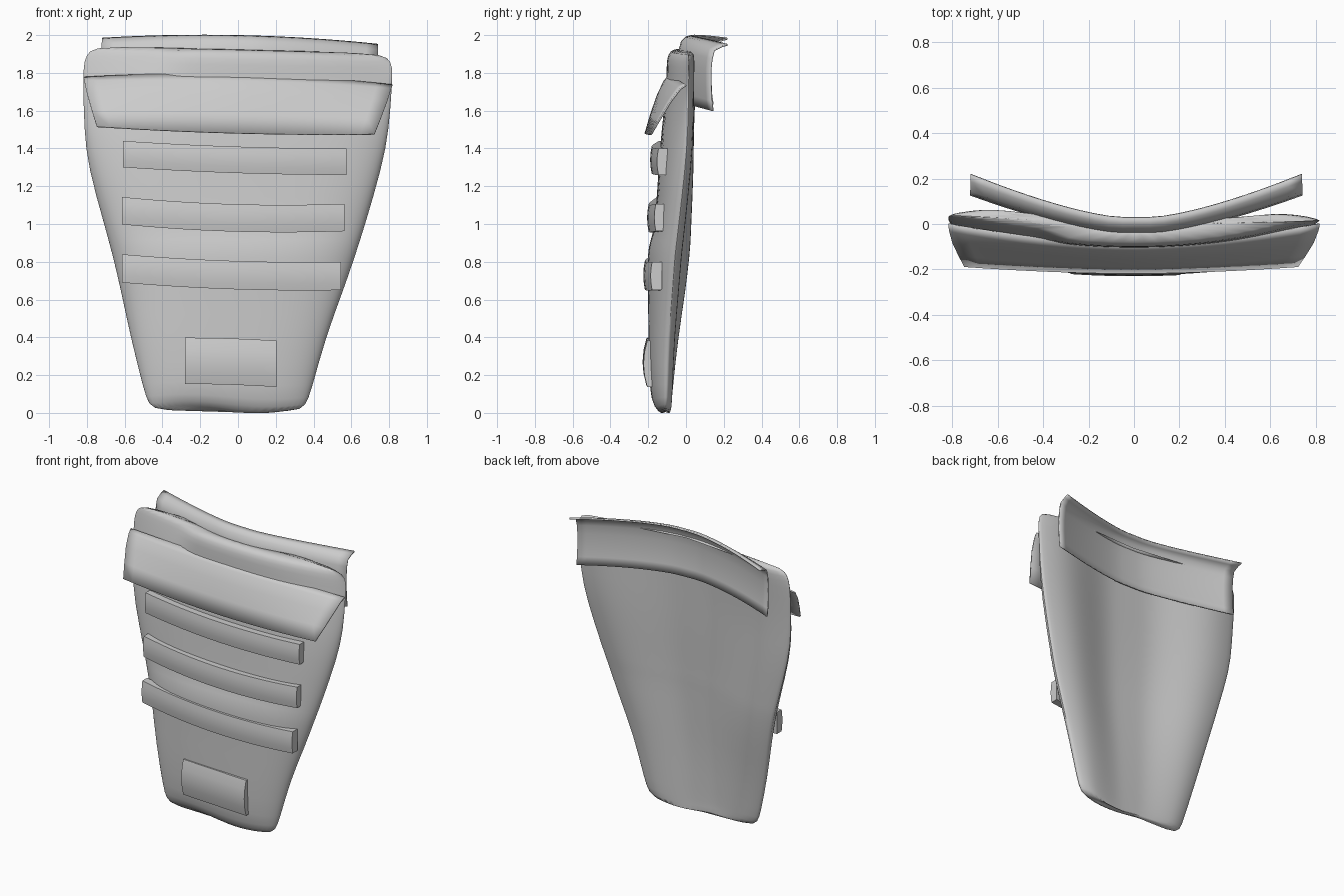
import bpy, bmesh, math

cube = bpy.data.objects.get("Cube")
if cube:
    bpy.data.objects.remove(cube, do_unlink=True)

grey = bpy.data.materials.new("plain grey")
grey.use_nodes = True
grey.diffuse_color = (0.6, 0.6, 0.6, 1)
bsdf = grey.node_tree.nodes["Principled BSDF"]
bsdf.inputs["Base Color"].default_value = (0.6, 0.6, 0.6, 1)
bsdf.inputs["Roughness"].default_value = 0.8


def loft(name, rows, closed=True, thickness=0, subdiv=0, angle=40):
    """Skin a list of point rows; closed rows are rings and get end caps."""
    bm = bmesh.new()
    vs = [[bm.verts.new(p) for p in row] for row in rows]
    n = len(rows[0])
    for a, b in zip(vs, vs[1:]):
        for i in range(n if closed else n - 1):
            j = (i + 1) % n
            bm.faces.new((a[i], a[j], b[j], b[i]))
    if closed:
        bm.faces.new(vs[0][::-1])
        bm.faces.new(vs[-1])
    bmesh.ops.recalc_face_normals(bm, faces=bm.faces)
    mesh = bpy.data.meshes.new(name)
    bm.to_mesh(mesh)
    bm.free()
    mesh.materials.append(grey)
    ob = bpy.data.objects.new(name, mesh)
    bpy.context.collection.objects.link(ob)
    if thickness:
        m = ob.modifiers.new("thickness", 'SOLIDIFY')
        m.thickness, m.offset = thickness, 0
    if subdiv:
        m = ob.modifiers.new("smooth", 'SUBSURF')
        m.levels = m.render_levels = subdiv
    bpy.ops.object.select_all(action='DESELECT')
    ob.select_set(True)
    bpy.context.view_layer.objects.active = ob
    bpy.ops.object.shade_smooth_by_angle(angle=math.radians(angle))


def spread(n):
    return [-1 + 2 * i / (n - 1) for i in range(n)]


def smoothstep(t):
    t = min(1, max(0, t))
    return t * t * (3 - 2 * t)


# Pouch body: height, left x, right x, back y near the sides, back centre y,
# front centre y, sweep of the front towards the sides
sections = [
    (0.004, -.42, .31, -.085, -.095, -.125, .01),
    (0.04, -.475, .36, -.075, -.10, -.172, .02),
    (0.12, -.50, .39, -.07, -.10, -.195, .03),
    (0.40, -.57, .465, -.05, -.10, -.20, .03),
    (0.65, -.622, .56, -.018, -.09, -.20, .04),
    (0.84, -.667, .625, .0, -.085, -.207, .05),
    (0.92, -.69, .65, .008, -.08, -.187, .04),
    (0.98, -.705, .67, .012, -.08, -.165, .025),
    (1.30, -.797, .765, .037, -.065, -.145, .035),
    (1.50, -.818, .803, .042, -.06, -.13, .06),
    (1.75, -.823, .818, .05, -.05, -.10, .10),
    (1.85, -.82, .823, .055, -.045, -.105, .12),
    (1.90, -.79, .797, .055, -.045, -.095, .12),
    (1.927, -.73, .735, .05, -.043, -.07, .10),
]
rings = []
for z, xl, xr, side, back, front, sweep in sections:
    ring = []
    lower, upper = max(0, 1 - z / .3), max(0, (z - 1.5) / .4)
    skew = .028 * max(0, 1 - abs(z - .8) / .7) + .012 * upper

    def add(u, y):
        dz = -.018 * u * upper - lower * .018 * math.sin(3 * u)
        ring.append(((xl + xr) / 2 + u * (xr - xl) / 2, y, z + dz))

    def back_y(u):
        a = abs(u)
        roll = .02 * max(0, (a - .8) / .2) ** 2
        return back + (side - back) * smoothstep((a - .15) / .65) - skew * u - roll

    # front face: nearly flat, rounded at the sides, dented at the upper right
    for i in range(25):
        u = math.sin(math.pi / 2 * (-1 + i / 12))
        edge = back_y(math.copysign(1, u)) - .01
        dent = .045 * smoothstep((-u - .38) / .12) * smoothstep((z - 1.78) / .06)
        y = front + sweep * u * u + dent * (1 - u * u)
        add(u, edge + (y - edge) * (1 - abs(u) ** 5) ** .5)
    # hollow back face
    for u in reversed(spread(21)):
        add(u * .985, back_y(u))
    rings.append(ring)
loft("pouch_body", rings, subdiv=1, angle=50)

# Front cover flap: y and z in the middle, y and z at the sides, half width
cover = [(-.085, 1.79, .0, 1.755, .818), (-.115, 1.755, -.03, 1.735, .812),
         (-.15, 1.68, -.08, 1.67, .795), (-.185, 1.58, -.135, 1.58, .765),
         (-.214, 1.48, -.185, 1.495, .735)]
rows = []
for ym, zm, ys, zs, w in cover:
    rows.append([(u * w - .012 * (1.79 - zm) / .3, ym + (ys - ym) * abs(u) ** 1.8,
                  zm + (zs - zm) * u * u - .02 * u) for u in spread(21)])
loft("front_flap", rows, closed=False, thickness=.01, angle=60)

# Rear hanging flap, curling backwards along its top
rear = [(.03, 1.995), (.0, 1.987), (-.022, 1.965), (-.034, 1.92),
        (-.04, 1.86), (-.04, 1.78), (-.036, 1.70), (-.028, 1.645)]
rows = []
for i, (y, z) in enumerate(rear):
    bend = .19 if i < 2 else .17
    rows.append([(.01 + u * .73, y + bend * (max(0, abs(u) - .1) / .9) ** 1.4,
                  z - .03 * u * u - .016 * u) for u in spread(25)])
loft("rear_flap", rows, closed=False, thickness=.01, angle=65)


def band(name, x0, x1, ztop, zbot, slope, sag, y, depth, curve, bulge):
    """Thick plate that follows the curve of the body front."""
    rows = []
    for u in spread(17):
        x = (x0 + x1) / 2 + u * (x1 - x0) / 2
        dz = slope * u - sag * (1 - u * u)
        yf = y + curve * x * x
        ring = [(x, yf + depth, ztop + dz)]
        for t in range(5):
            v = t / 4
            ring.append((x, yf + bulge * (2 * v - 1) ** 2, ztop + (zbot - ztop) * v + dz))
        ring.append((x, yf + depth, zbot + dz))
        rows.append(ring)
    loft(name, rows)


# Three webbing straps and the lower patch
band("upper_strap", -.61, .575, 1.42, 1.28, -.02, .01, -.19, .055, .11, .008)
band("middle_strap", -.615, .565, 1.125, .98, -.018, .02, -.206, .055, .12, .008)
band("lower_strap", -.615, .545, .82, .67, -.02, .015, -.226, .06, .13, .008)
band("lower_patch", -.28, .205, .39, .145, -.008, -.004, -.23, .05, .12, .02)
